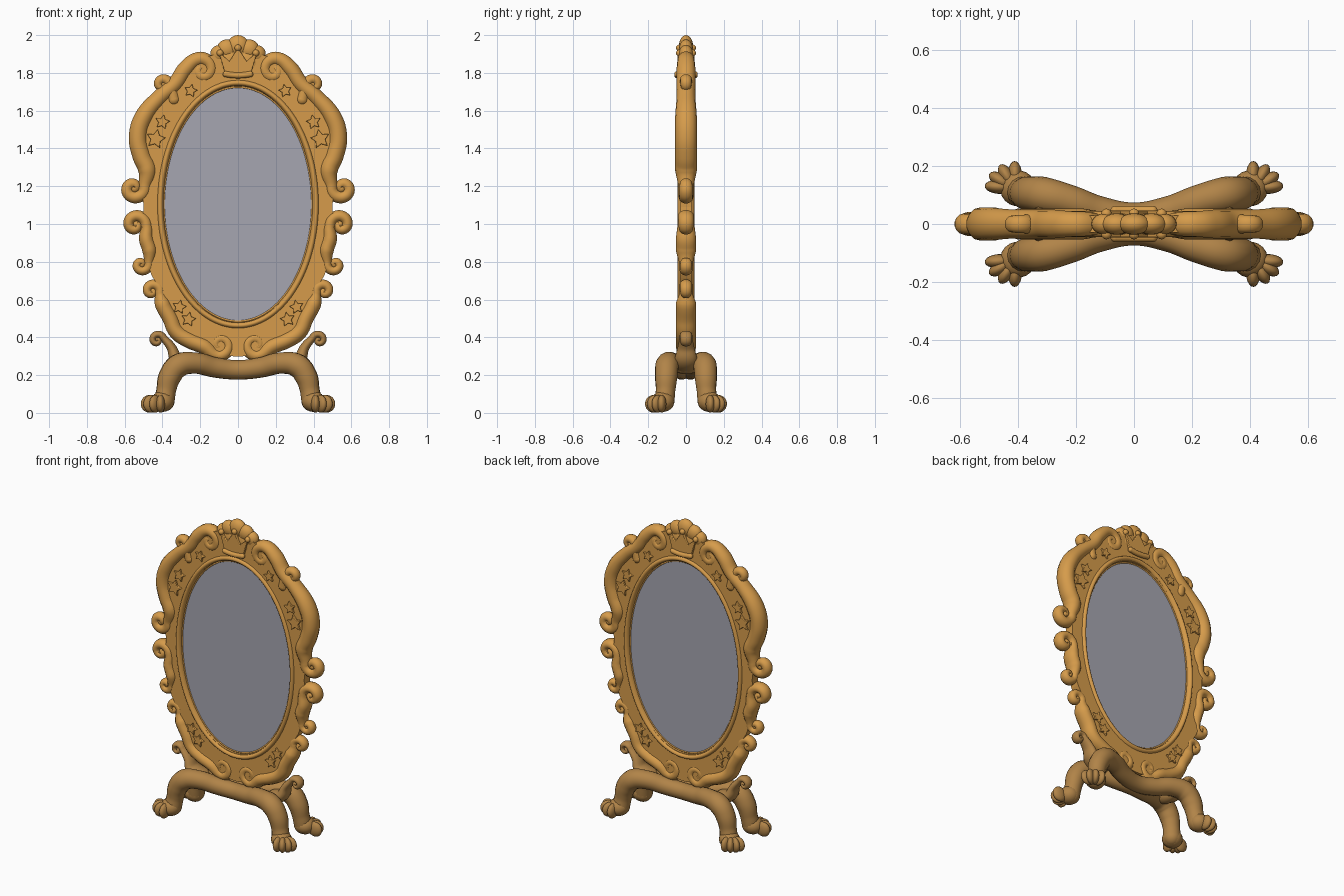
import bpy, bmesh
from math import sin, cos, pi, radians
from mathutils import Matrix, Vector

if "Cube" in bpy.data.objects:
    bpy.data.objects.remove(bpy.data.objects["Cube"])


def material(name, rgb):
    m = bpy.data.materials.new(name)
    m.use_nodes = True
    m.diffuse_color = (*rgb, 1)
    m.node_tree.nodes["Principled BSDF"].inputs["Base Color"].default_value = (*rgb, 1)
    return m


GOLD = material("gold", (0.67, 0.33, 0.07))
BRONZE = material("dark gold", (0.44, 0.23, 0.065))
GLASS = material("mirror grey", (0.38, 0.38, 0.44))


def finish(name, bm, mat, mirror="", smooth=True):
    mesh = bpy.data.meshes.new(name)
    bmesh.ops.recalc_face_normals(bm, faces=bm.faces)
    bm.to_mesh(mesh)
    bm.free()
    ob = bpy.data.objects.new(name, mesh)
    bpy.context.collection.objects.link(ob)
    mesh.materials.clear()
    mesh.materials.append(mat)
    for p in mesh.polygons:
        p.material_index = 0
        p.use_smooth = smooth
    if mirror:
        mod = ob.modifiers.new("mirror", "MIRROR")
        mod.use_axis = ("x" in mirror, "y" in mirror, False)
        mod.use_clip = False
        mod.use_mirror_merge = False
    return ob


def curve_bmesh(curve):
    ob = bpy.data.objects.new("temp", curve)
    bpy.context.collection.objects.link(ob)
    dg = bpy.context.evaluated_depsgraph_get()
    mesh = bpy.data.meshes.new_from_object(ob.evaluated_get(dg))
    bm = bmesh.new()
    bm.from_mesh(mesh)
    bpy.data.objects.remove(ob)
    bpy.data.curves.remove(curve)
    bpy.data.meshes.remove(mesh)
    return bm


def spline(curve, points, closed=False):
    s = curve.splines.new("BEZIER")
    s.bezier_points.add(len(points) - 1)
    for bp, (co, r) in zip(s.bezier_points, points):
        bp.co, bp.radius = co, r
        bp.handle_left_type = bp.handle_right_type = "AUTO"
    s.use_cyclic_u = closed
    s.resolution_u = 6


def ball(bm, co, size, turn=0):
    m = Matrix.Translation(co) @ Matrix.Rotation(turn, 4, "Z") @ Matrix.Diagonal((*size, 1))
    bmesh.ops.create_uvsphere(bm, u_segments=20, v_segments=12, radius=1, matrix=m)


def tube(name, points, mat, mirror="", depth=1.0, closed=False):
    """Round tube through (position, radius) points, with ball ends."""
    c = bpy.data.curves.new(name, "CURVE")
    c.dimensions = "3D"
    c.bevel_depth, c.bevel_resolution = 1, 5
    spline(c, points, closed)
    bm = curve_bmesh(c)
    if not closed:
        for co, r in (points[0], points[-1]):
            ball(bm, co, (r, r, r))
    if depth != 1:
        bmesh.ops.scale(bm, vec=(1, depth, 1), verts=bm.verts)
    return finish(name, bm, mat, mirror)


def plate(name, outlines, half, mat, mirror="", bevel=0.0, smooth=False):
    """Flat shape in the xz plane; later outlines cut holes."""
    c = bpy.data.curves.new(name, "CURVE")
    c.dimensions, c.fill_mode = "2D", "BOTH"
    c.extrude, c.bevel_depth, c.bevel_resolution = half - bevel, bevel, 2
    for pts, curved in outlines:
        spline(c, [((x, z, 0), 1) for x, z in pts], True)
        if not curved:
            for bp in c.splines[-1].bezier_points:
                bp.handle_left_type = bp.handle_right_type = "VECTOR"
    bm = curve_bmesh(c)
    bm.transform(Matrix.Rotation(pi / 2, 4, "X"))
    return finish(name, bm, mat, mirror, smooth)


def ellipse(a, b, n=48):
    return [(a * cos(2 * pi * i / n), 1.105 + b * sin(2 * pi * i / n)) for i in range(n)]


def curl(x, z, r, start, sweep, w, n=11):
    """Spiral points from the outer end to the centre."""
    pts = []
    for i in range(n):
        t = i / (n - 1)
        a, q = radians(start + sweep * t), r * (1 - 0.9 * t)
        pts.append(((x + q * cos(a), 0, z + q * sin(a)), w * (1 - 0.3 * t)))
    return pts


def run(pts, w):
    return [((x, 0, z), w) for x, z in pts]


# Backing panel with an oval opening, and the mirror glass
half = [(0.1, 1.9), (0.2, 1.87), (0.3, 1.8), (0.42, 1.66), (0.51, 1.55), (0.53, 1.45), (0.49, 1.29),
        (0.51, 1.19), (0.5, 1.09), (0.51, 0.98), (0.46, 0.85), (0.47, 0.77), (0.42, 0.66),
        (0.36, 0.5), (0.28, 0.4), (0.17, 0.36), (0.08, 0.31)]
outline = half + [(-x, z) for x, z in reversed(half)]
plate("frame_panel", [(outline, True), (ellipse(0.4, 0.625), True)], 0.03, GOLD)
plate("mirror_glass", [(ellipse(0.4, 0.625), True)], 0.016, GLASS)

# Oval rim with a thin inner bead
for name, a, b, w in (("oval_rim", 0.412, 0.642, 0.02), ("rim_bead", 0.393, 0.62, 0.009)):
    tube(name, run(ellipse(a, b), w), GOLD, depth=2.2, closed=True)

# Scrolled border, one side mirrored to the other
upper = (curl(0.19, 1.815, 0.062, 70, 400, 0.038)[::-1]
         + run([(0.275, 1.825), (0.33, 1.745), (0.415, 1.67)], 0.043)
         + run([(0.5, 1.565), (0.529, 1.46), (0.51, 1.36), (0.48, 1.285)], 0.05)
         + curl(0.552, 1.19, 0.062, 165, 400, 0.036))
middle = (curl(0.543, 0.995, 0.06, 190, -400, 0.034)[::-1]
          + run([(0.485, 0.92), (0.468, 0.86)], 0.04)
          + curl(0.512, 0.785, 0.042, 165, 380, 0.027))
lower = (curl(0.455, 0.645, 0.046, 200, -380, 0.029)[::-1]
         + run([(0.4, 0.58), (0.358, 0.5), (0.325, 0.43), (0.26, 0.385), (0.18, 0.352)], 0.043)
         + curl(0.095, 0.36, 0.058, -75, -400, 0.034))
small = run([(0.34, 1.66), (0.355, 1.72)], 0.036) + curl(0.4, 1.738, 0.034, 150, -360, 0.027)
for name, pts, depth in (("upper_scroll", upper, 1.15), ("middle_scroll", middle, 1.35),
                         ("lower_scroll", lower, 1.25), ("shoulder_curl", small, 1.2)):
    tube(name, pts, GOLD, "x", depth)

# Lobed crest at the top
bm = bmesh.new()
for x, z, r in ((0, 1.943, 0.057), (0.06, 1.925, 0.052), (0.1, 1.9, 0.047), (0.05, 1.86, 0.08)):
    for s in (1, -1):
        ball(bm, (s * x, 0, z), (r, 0.037, r))
finish("crest", bm, GOLD)

# Crown emblem with a curved band and bead tips
right = [(0.065, 1.8), (0.095, 1.9), (0.045, 1.855), (0, 1.925)]
crown = right + [(-x, z) for x, z in reversed(right[:-1])]
plate("crown", [(crown, False)], 0.046, GOLD, bevel=0.004)
band = [((x, 0.046, 1.787 + 1.5 * x * x), 0.016) for x in (-0.065, -0.03, 0, 0.03, 0.065)]
tube("crown_band", band, GOLD, "y")
bm = bmesh.new()
for x, z in ((-0.095, 1.905), (0, 1.932), (0.095, 1.905)):
    ball(bm, (x, 0.035, z), (0.018, 0.018, 0.018))
finish("crown_beads", bm, GOLD, "y")

# Raised stars on both faces of the panel
for i, (x, z, r) in enumerate(((0.25, 1.705, 0.028), (0.4, 1.54, 0.032), (0.435, 1.45, 0.044),
                               (0.31, 0.56, 0.03), (0.262, 0.495, 0.032))):
    star = []
    for k in range(10):
        a, q = pi / 2 + 0.2 + k * pi / 5, r * (0.52 if k % 2 else 1)
        star.append((x + q * cos(a), z + q * sin(a)))
    plate("star_%d" % (i + 1), [(star, False)], 0.043, GOLD, "x", bevel=0.004)

# Arched stand: a bowed bar with a leg at each end, front and back
arch = [((0, 0.022, 0.228), 0.052), ((0.12, 0.042, 0.24), 0.054), ((0.23, 0.08, 0.264), 0.057),
        ((0.315, 0.1, 0.25), 0.063), ((0.362, 0.105, 0.19), 0.06), ((0.38, 0.108, 0.12), 0.052),
        ((0.39, 0.115, 0.062), 0.054)]
other = [((-co[0], co[1], co[2]), r) for co, r in arch[:0:-1]]
tube("stand_arch", other + arch, BRONZE, "y")

# Paws with fanned toes
bm = bmesh.new()
ball(bm, (0.4, 0.123, 0.06), (0.062, 0.062, 0.055), radians(45))
for deg in (88, 60, 32, 4):
    a = radians(deg)
    ball(bm, (0.408 + 0.06 * cos(a), 0.125 + 0.045 * sin(a), 0.048), (0.047, 0.024, 0.047), a)
finish("paws", bm, BRONZE, "xy")

# Curled brackets rising between the legs
stem = [((0.26, 0, 0.25), 0.045), ((0.325, 0, 0.285), 0.036), ((0.352, 0, 0.345), 0.026)]
tube("stand_bracket", stem + curl(0.428, 0.385, 0.037, 165, -400, 0.02), BRONZE, "x", 1.7)
